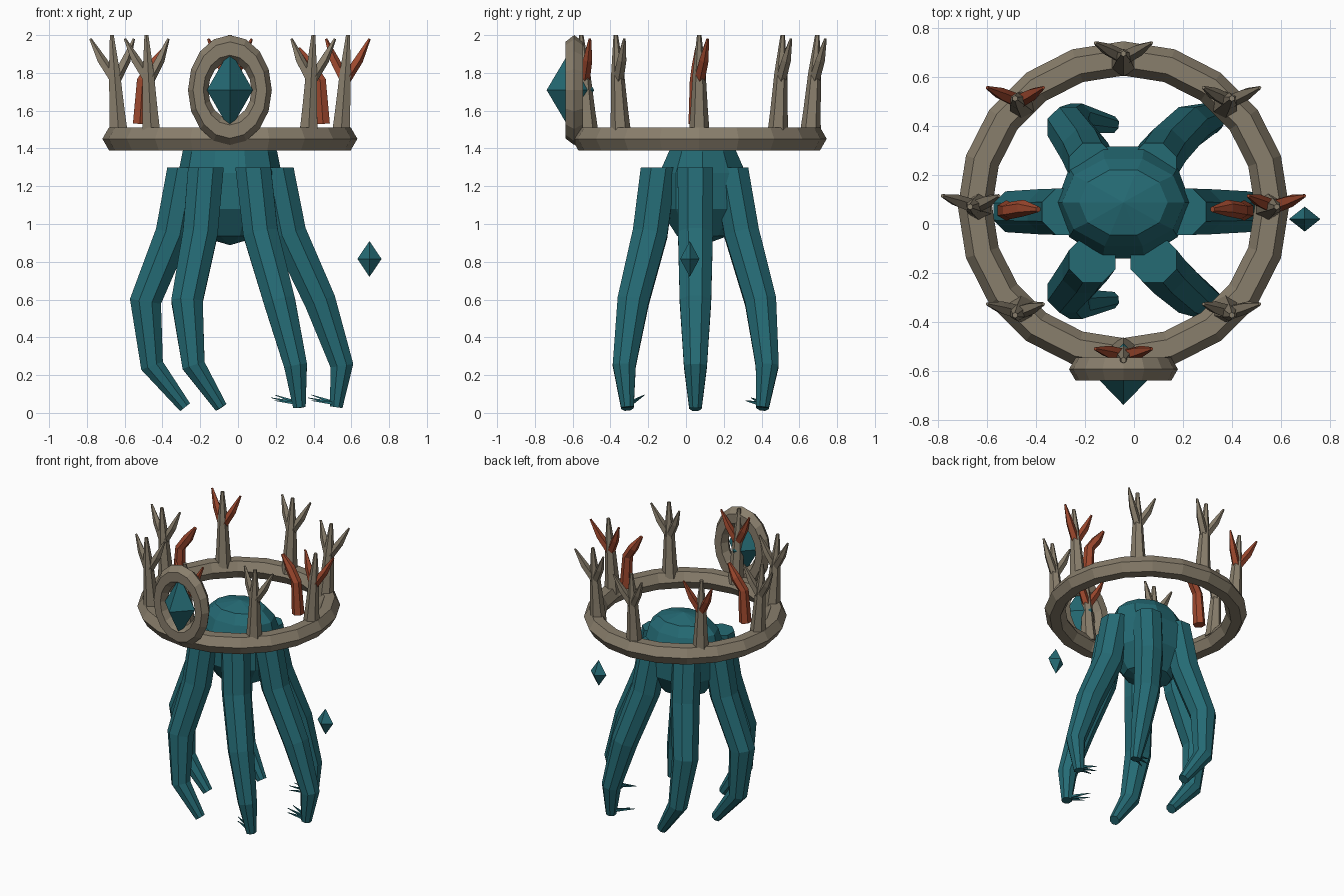
import bpy, math
from mathutils import Vector, Matrix

if "Cube" in bpy.data.objects:
    bpy.data.objects.remove(bpy.data.objects["Cube"])


def material(name, rgb):
    m = bpy.data.materials.new(name)
    m.diffuse_color = (*rgb, 1)
    m.use_nodes = True
    m.node_tree.nodes["Principled BSDF"].inputs["Base Color"].default_value = m.diffuse_color
    return m


TEAL = material("teal", (0.018, 0.145, 0.175))
TAUPE = material("taupe", (0.25, 0.21, 0.15))
RUST = material("rust red", (0.34, 0.065, 0.027))
CX, CY = -0.043, 0.07          # crown centre


def make(name, verts, faces, mats, indices=None):
    me = bpy.data.meshes.new(name)
    me.from_pydata([tuple(v) for v in verts], [], faces)
    for m in mats:
        me.materials.append(m)
    if indices:
        for p, i in zip(me.polygons, indices):
            p.material_index = i
    me.update()
    ob = bpy.data.objects.new(name, me)
    bpy.context.collection.objects.link(ob)
    return ob


def tube(points, radii, sides, level_start=False):
    """Tapered faceted tube along a path; returns verts and faces."""
    pts = [Vector(p) for p in points]
    verts, faces = [], []
    n = len(pts)
    for i, p in enumerate(pts):
        t = (pts[min(i + 1, n - 1)] - pts[max(i - 1, 0)]).normalized()
        if i == 0 and level_start:
            t = Vector((0, 0, 1 if t.z > 0 else -1))
        ref = Vector((0, 1, 0)) if abs(t.y) < 0.9 else Vector((1, 0, 0))
        u = t.cross(ref).normalized()
        w = t.cross(u)
        for k in range(sides):
            a = 2 * math.pi * (k + 0.5) / sides
            verts.append(p + radii[i] * (math.cos(a) * u + math.sin(a) * w))
    for i in range(n - 1):
        for k in range(sides):
            a, b = i * sides + k, i * sides + (k + 1) % sides
            faces.append((a, b, b + sides, a + sides))
    faces.append(tuple(reversed(range(sides))))
    faces.append(tuple(range((n - 1) * sides, n * sides)))
    return verts, faces


def join(parts):
    """Merge (verts, faces, material index) pieces."""
    V, F, M = [], [], []
    for v, f, m in parts:
        o = len(V)
        V += v
        F += [tuple(i + o for i in q) for q in f]
        M += [m] * len(f)
    return V, F, M


def ring(name, major, minor, segs, matrix):
    """Hexagonal-section ring."""
    verts, faces = [], []
    for i in range(segs):
        a = 2 * math.pi * i / segs
        for k in range(6):
            b = math.pi * k / 3
            r = major + minor * math.cos(b)
            verts.append(matrix @ Vector((r * math.cos(a), r * math.sin(a), minor * math.sin(b))))
            j, l = (i + 1) % segs, (k + 1) % 6
            faces.append((i * 6 + k, j * 6 + k, j * 6 + l, i * 6 + l))
    return make(name, verts, faces, [TAUPE])


def gem(name, c, rx, ry, rz):
    x, y, z = c
    v = [(x + rx, y, z), (x, y + ry, z), (x - rx, y, z), (x, y - ry, z), (x, y, z + rz), (x, y, z - rz)]
    f = []
    for k in range(4):
        j = (k + 1) % 4
        f += [(k, j, 4), (j, k, 5)]
    make(name, v, f, [TEAL])


# Crown band and upright oval frame
ring("crown_band", 0.605, 0.07, 20, Matrix.Translation((CX, CY, 1.451)))
ring("oval_frame", 0.168, 0.054, 16,
     Matrix.Translation((CX, -0.592, 1.709)) @ Matrix.Diagonal((1, 1, 1.31, 1))
     @ Matrix.Rotation(math.pi / 2, 4, 'X'))

# Gems
gem("crown_gem", (CX, -0.612, 1.709), 0.122, 0.126, 0.212)
gem("floating_gem", (0.696, 0.02, 0.815), 0.064, 0.051, 0.095)

# Head: ten-sided faceted dome
levels = [(1.45, 0.18, 0.14), (1.385, 0.25, 0.187), (1.27, 0.273, 0.24), (1.08, 0.273, 0.24), (0.937, 0.17, 0.142)]
hv, hf = [(CX, 0.088, 1.485)], []
for z, rx, ry in levels:
    for k in range(10):
        a = math.pi * k / 5
        hv.append((CX + rx * math.cos(a), 0.088 + ry * math.sin(a), z))
hv.append((CX, 0.088, 0.888))
for k in range(10):
    j = (k + 1) % 10
    hf.append((0, 1 + k, 1 + j))
    for i in range(4):
        o = 1 + i * 10
        hf.append((o + k, o + 10 + k, o + 10 + j, o + j))
    hf.append((41 + k, 51, 41 + j))
make("head", hv, hf, [TEAL])

# Tentacles: x paths per column, y paths per row, shared heights
HEIGHTS = [1.3, 0.95, 0.59, 0.25, 0.03]
RADII = [0.102, 0.1, 0.09, 0.066, 0.036]
X_PATHS = {
    "inner_left": [-0.17, -0.20, -0.27, -0.235, -0.09],
    "inner_right": [0.08, 0.12, 0.22, 0.305, 0.325],
    "outer_left": [-0.28, -0.345, -0.49, -0.455, -0.28],
    "outer_right": [0.20, 0.27, 0.435, 0.55, 0.52],
}
Y_PATHS = {
    "front": [-0.145, -0.19, -0.28, -0.327, -0.31],
    "side": [0.05, 0.05, 0.05, 0.05, 0.05],
    "back": [0.235, 0.295, 0.395, 0.43, 0.405],
}
LEGS = [("front", "inner_left"), ("front", "inner_right"), ("back", "inner_left"),
        ("back", "inner_right"), ("side", "outer_left"), ("side", "outer_right")]
for row, col in LEGS:
    path = list(zip(X_PATHS[col], Y_PATHS[row], HEIGHTS))
    parts = [(*tube(path, RADII, 8, True), 0)]
    tip = Vector(path[-1])
    inward = {"front": 0.06, "side": 0, "back": -0.06}[row]
    right = col.endswith("right")
    # thin claws curling inwards on the right-hand tentacles
    if right:
        for s in (-1, 0, 1):
            end = tip + Vector((-0.15 + 0.02 * abs(s), inward + 0.03 * s, 0.05 + 0.015 * s))
            start = tip + Vector((0, 0.015 * s, 0.02))
            parts.append((*tube([start, end], [0.014, 0.002], 4), 0))
    V, F, M = join(parts)
    make(f"tentacle_{row}_{col}", V, F, [TEAL], M)

# Eight branching crown points; three have rust side tines
for i in range(8):
    a = math.pi * i / 4
    d = Vector((math.cos(a), math.sin(a), 0))
    b = Vector((CX, CY, 0)) + 0.59 * d
    lean = 0.035 * d

    def at(x, y, z):
        return b + lean * ((z - 1.5) / 0.5) + Vector((x, y, z))

    parts = [(*tube([at(0, 0, 1.47), at(0, 0, 1.6), at(0, 0, 1.8), at(0, 0, 2.0)],
                    [0.056, 0.046, 0.034, 0.012], 6), 0)]
    tint = 1 if i in (0, 3, 6) else 0
    for s in (-1, 1):
        parts.append((*tube([at(0, 0, 1.76), at(s * 0.065, 0.025, 1.87), at(s * 0.115, 0.045, 1.98)],
                            [0.03, 0.026, 0.007], 5), tint))
    V, F, M = join(parts)
    make(f"crown_branch_{i + 1}", V, F, [TAUPE, RUST], M)

# Two loose rust branches hovering inside the band
for name, x, s in (("left", -0.52, 1), ("right", 0.45, -1)):
    V, F = tube([(x, 0.055, 1.53), (x + s * 0.015, 0.055, 1.76), (x + s * 0.07, 0.065, 1.84),
                 (x + s * 0.13, 0.06, 1.93)], [0.042, 0.035, 0.034, 0.012], 6)
    make(f"loose_branch_{name}", V, F, [RUST])
